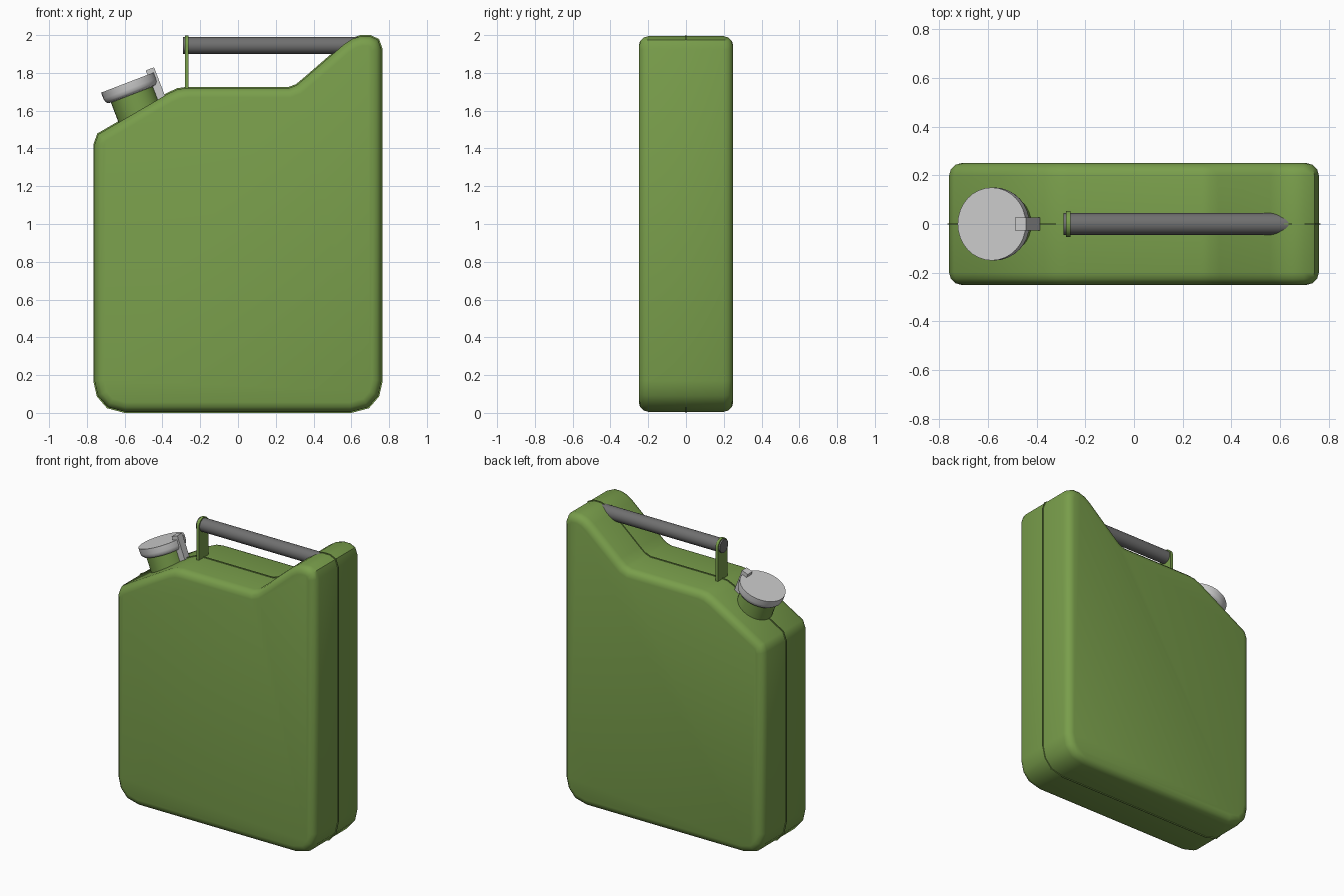
import bpy, bmesh
from math import sin, cos, pi, radians
from mathutils import Vector

if "Cube" in bpy.data.objects:
    bpy.data.objects.remove(bpy.data.objects["Cube"])

def material(name, col):
    m = bpy.data.materials.new(name)
    m.diffuse_color = (*col, 1)
    m.use_nodes = True
    m.node_tree.nodes["Principled BSDF"].inputs["Base Color"].default_value = m.diffuse_color
    return m

GREEN = material("green_paint", (0.19, 0.34, 0.07))
DARK = material("dark_grip", (0.16, 0.16, 0.16))
TILT = radians(-21)

def finish(name, bm, mat=None, loc=(0, 0, 0), rot=(0, 0, 0)):
    bmesh.ops.recalc_face_normals(bm, faces=bm.faces)
    me = bpy.data.meshes.new(name)
    bm.to_mesh(me)
    bm.free()
    ob = bpy.data.objects.new(name, me)
    bpy.context.collection.objects.link(ob)
    ob.location, ob.rotation_euler = loc, rot
    if mat:
        me.materials.append(mat)
    bpy.ops.object.select_all(action='DESELECT')
    ob.select_set(True)
    bpy.context.view_layer.objects.active = ob
    bpy.ops.object.shade_smooth_by_angle(angle=radians(42))
    return ob

def loft(name, rings, mat=None, **kw):
    bm = bmesh.new()
    loops = [[bm.verts.new(p) for p in r] for r in rings]
    n = len(loops[0])
    for a, b in zip(loops, loops[1:]):
        for i in range(n):
            bm.faces.new((a[i], a[(i + 1) % n], b[(i + 1) % n], b[i]))
    bm.faces.new(loops[0])
    bm.faces.new(loops[-1])
    return finish(name, bm, mat, **kw)

def lathe(name, profile, mat=None, n=32, **kw):
    rings = [[(r * cos(2 * pi * i / n), r * sin(2 * pi * i / n), z) for i in range(n)]
             for r, z in profile]
    return loft(name, rings, mat, **kw)

def inset(pts, d):
    out = []
    for i, p in enumerate(pts):
        a = (p - pts[i - 1]).normalized()
        b = (pts[(i + 1) % len(pts)] - p).normalized()
        n1, n2 = Vector((-a.y, a.x)), Vector((-b.y, b.x))
        out.append(p + (n1 + n2) * d / (1 + n1.dot(n2)))
    return out

# can body: side outline swept across the depth, rounded rims and a thin centre seam
outline = [Vector(p) for p in [
    (-.60, .006), (.60, .006), (.69, .03), (.742, .09), (.76, .17),
    (.76, 1.925), (.742, 1.975), (.70, 1.994), (.65, 1.994), (.605, 1.98), (.56, 1.95),
    (.35, 1.768), (.31, 1.735), (.27, 1.72),
    (-.27, 1.72), (-.32, 1.713), (-.37, 1.69),
    (-.74, 1.475), (-.76, 1.42), (-.76, .17), (-.742, .09), (-.69, .03)]]
R = .05
half = [(R * (1 - sin(t)), -.2 - R * cos(t)) for t in (0, pi / 6, pi / 3, pi / 2)]
half += [(0, -.003), (-.006, -.003)]
steps = half + [(d, -y) for d, y in reversed(half)]
loft("can_body", [[(p.x, y, p.y) for p in inset(outline, d)] for d, y in steps], GREEN)

# carrying handle bar, running into the raised shoulder
lathe("handle_bar", [(.045, 0), (.045, .93)], DARK, loc=(-.29, 0, 1.945), rot=(0, pi / 2, 0))

# handle bracket: upright plate with rounded top
arc = [(.054 * cos(pi * i / 12), 1.943 + .054 * sin(pi * i / 12)) for i in range(13)]
plate = [(.054, 1.69)] + arc + [(-.054, 1.69)]
loft("handle_bracket", [[(x, y, z) for y, z in plate] for x in (-.28, -.261)], GREEN)

# spout neck and cap, tilted with the sloping shoulder
spout = (-.585, 0, 1.749)
lathe("spout_neck", [(.12, -.27), (.12, -.03)], GREEN, loc=spout, rot=(0, TILT, 0))
lathe("spout_cap", [(.12, -.068), (.137, -.064), (.147, -.052), (.15, -.035), (.15, 0)],
      loc=spout, rot=(0, TILT, 0))

# cap latch
box = [(-.0235, -.026), (.0235, -.026), (.0235, .026), (-.0235, .026)]
loft("cap_latch", [[(x, y, z) for x, y in box] for z in (-.085, .085)],
     loc=(-.436, 0, 1.742), rot=(0, TILT, 0))
